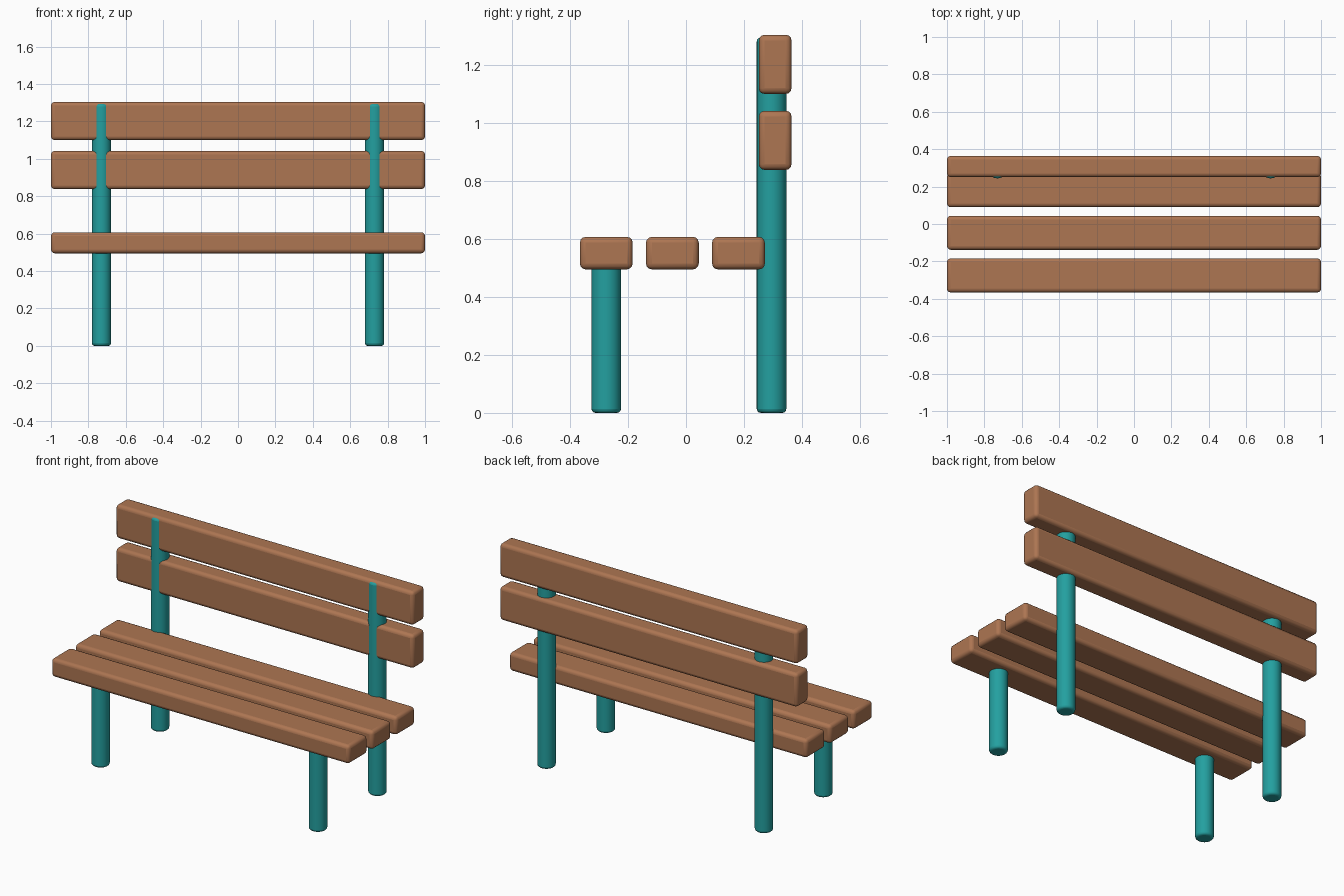
import bpy
import math

cube = bpy.data.objects.get("Cube")
if cube:
    bpy.data.objects.remove(cube, do_unlink=True)


def make_material(name, rgb):
    mat = bpy.data.materials.new(name)
    mat.use_nodes = True
    color = (*rgb, 1.0)
    mat.diffuse_color = color
    mat.node_tree.nodes["Principled BSDF"].inputs["Base Color"].default_value = color
    return mat


wood = make_material("warm brown wood", (0.42, 0.18, 0.085))
teal = make_material("teal paint", (0.017, 0.35, 0.35))


def finish(obj, name, mat, radius):
    """Name and colour a part, then round its edges."""
    obj.name = name
    obj.data.materials.append(mat)
    bevel = obj.modifiers.new("rounded edges", "BEVEL")
    bevel.width = radius
    bevel.segments = 3
    bevel.limit_method = "ANGLE"
    bevel.angle_limit = math.radians(40)
    bpy.ops.object.shade_smooth_by_angle(angle=math.radians(40))


def slat(name, y0, y1, z0, z1):
    bpy.ops.mesh.primitive_cube_add(size=1, location=(0, (y0 + y1) / 2, (z0 + z1) / 2))
    obj = bpy.context.object
    obj.scale = (2, y1 - y0, z1 - z0)
    bpy.ops.object.transform_apply(location=False, rotation=False, scale=True)
    finish(obj, name, wood, 0.02)


def post(name, x, y, height):
    bpy.ops.mesh.primitive_cylinder_add(vertices=32, radius=0.051, depth=height,
                                        location=(x, y, height / 2))
    finish(bpy.context.object, name, teal, 0.014)


# Three seat slats
for name, y in (("front", -0.275), ("middle", -0.047), ("rear", 0.181)):
    slat(f"{name}_seat_slat", y - 0.091, y + 0.091, 0.495, 0.607)

# Two backrest slats
for name, z in (("lower", 0.838), ("upper", 1.1)):
    slat(f"{name}_back_slat", 0.251, 0.364, z, z + 0.204)

# Short front legs and tall back posts
for side, x in (("left", 0.73), ("right", -0.73)):
    post(f"{side}_front_leg", x, -0.275, 0.55)
    post(f"{side}_back_post", x, 0.295, 1.295)
